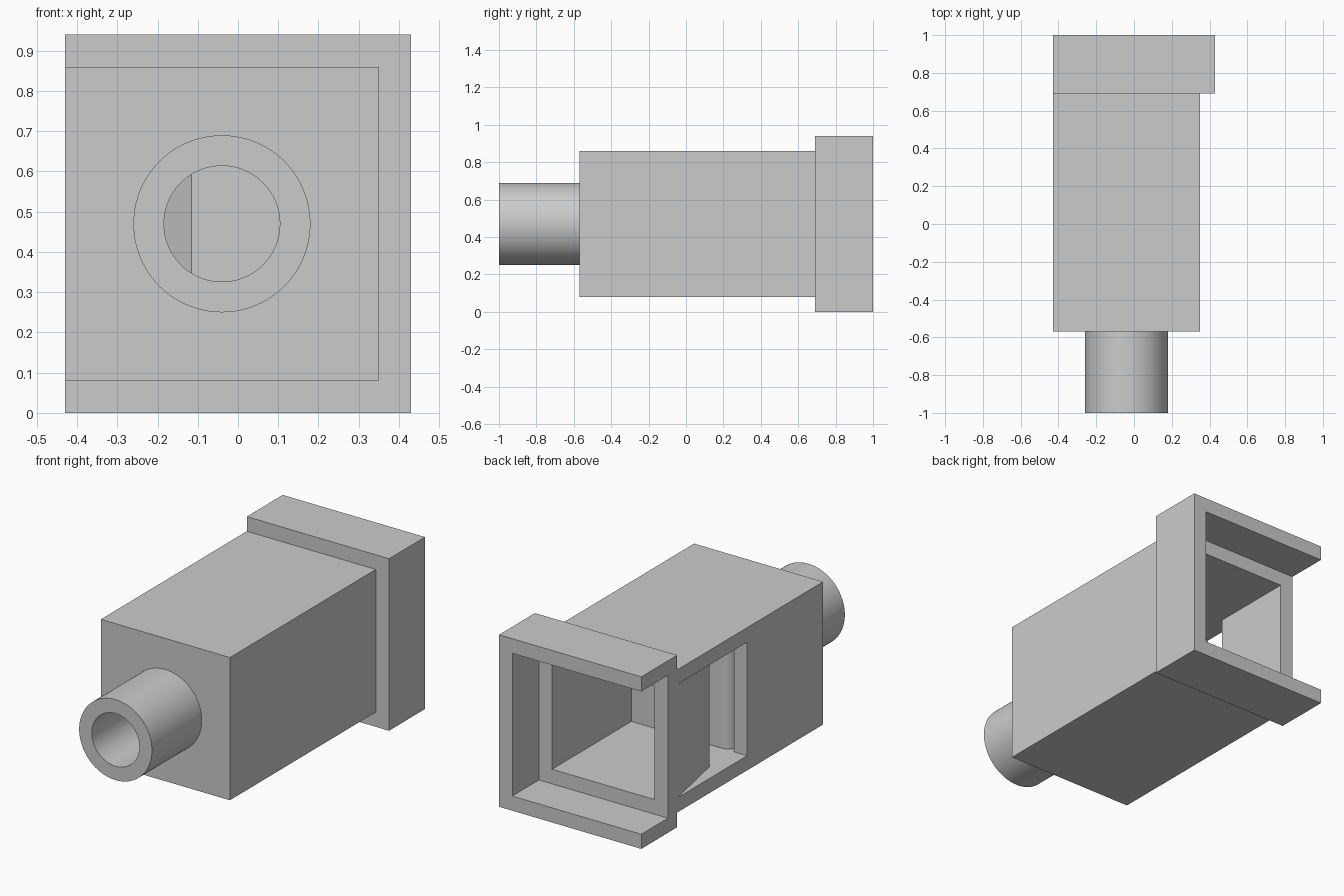
import bpy, bmesh, math
from mathutils import Matrix

if "Cube" in bpy.data.objects:
    bpy.data.objects.remove(bpy.data.objects["Cube"], do_unlink=True)

GREY = (0.6, 0.6, 0.6, 1)
mat = bpy.data.materials.new("light grey")
mat.use_nodes = True
mat.diffuse_color = GREY
mat.node_tree.nodes["Principled BSDF"].inputs["Base Color"].default_value = GREY

WALL = 0.08
AXIS_X, AXIS_Z = -0.04, 0.47


def finish(name, bm):
    bmesh.ops.recalc_face_normals(bm, faces=bm.faces)
    mesh = bpy.data.meshes.new(name)
    bm.to_mesh(mesh)
    bm.free()
    mesh.materials.append(mat)
    obj = bpy.data.objects.new(name, mesh)
    bpy.context.collection.objects.link(obj)
    return obj


def prism(name, points, low, high, axis="Z"):
    """Extrude an outline along z (points are x, y) or y (points are x, z)."""
    bm = bmesh.new()
    place = (lambda a, b: (a, b, low)) if axis == "Z" else (lambda a, b: (a, low, b))
    face = bm.faces.new([bm.verts.new(place(a, b)) for a, b in points])
    new = bmesh.ops.extrude_face_region(bm, geom=[face])["geom"]
    shift = (0, 0, high - low) if axis == "Z" else (0, high - low, 0)
    bmesh.ops.translate(bm, vec=shift, verts=[v for v in new if isinstance(v, bmesh.types.BMVert)])
    return finish(name, bm)


def box(name, x, y, z):
    return prism(name, [(x[0], y[0]), (x[1], y[0]), (x[1], y[1]), (x[0], y[1])], *z)


def cylinder(name, radius, y0, y1):
    bm = bmesh.new()
    bmesh.ops.create_cone(bm, cap_ends=True, segments=96, radius1=radius, radius2=radius, depth=y1 - y0)
    turn = Matrix.Rotation(math.pi / 2, 4, "X")
    bm.transform(Matrix.Translation((AXIS_X, (y0 + y1) / 2, AXIS_Z)) @ turn)
    return finish(name, bm)


def cut(obj, cutter):
    mod = obj.modifiers.new("cut", "BOOLEAN")
    mod.operation, mod.solver, mod.object = "DIFFERENCE", "EXACT", cutter
    bpy.context.view_layer.objects.active = obj
    bpy.ops.object.modifier_apply(modifier=mod.name)


def smooth(obj):
    bpy.ops.object.select_all(action="DESELECT")
    obj.select_set(True)
    bpy.context.view_layer.objects.active = obj
    bpy.ops.object.shade_smooth_by_angle(angle=math.radians(30))


# Square pipe body, hollow, open at the back
body = box("pipe_body", (-0.43, 0.35), (-0.57, 0.77), (0.08, 0.86))
foot = cylinder("foot_tube", 0.22, -1, -0.57)
cavity = box("cavity_cutter", (-0.35, 0.27), (-0.49, 0.9), (0.16, 0.78))
bore = cylinder("bore_cutter", 0.144, -1.1, -0.4)

# Side mouth with a sloping lip that ends in a knife edge
mouth = prism("mouth_cutter", [(-0.45, 0.086), (-0.33, 0.086), (-0.33, 0.196), (-0.45, 0.789)], 0.16, 0.78)

for target, cutter in ((body, cavity), (body, mouth), (body, bore), (foot, bore)):
    cut(target, cutter)
for cutter in (cavity, mouth, bore):
    bpy.data.objects.remove(cutter, do_unlink=True)

# Inner block: ramp to the narrow windway, rounded edge at the mouth
R, SLIT = 0.05, -0.33
arc = [(SLIT + R - R * math.cos(t), 0.086 - R + R * math.sin(t))
       for t in (i * math.pi / 16 for i in range(9))]
block = prism("windway_block", [(0.27, 0.086), (0.27, -0.33), (-0.115, -0.33), (SLIT, -0.1)] + arc[:-1]
              + [arc[-1]], 0.16, 0.78)

# Three-sided collar around the back end
collar = prism("end_collar", [(-0.43, 0), (0.43, 0), (0.43, 0.94), (-0.43, 0.94),
                              (-0.43, 0.94 - WALL), (0.35, 0.94 - WALL), (0.35, WALL), (-0.43, WALL)],
               0.69, 1.0, axis="Y")

for part in (body, foot, block):
    smooth(part)
